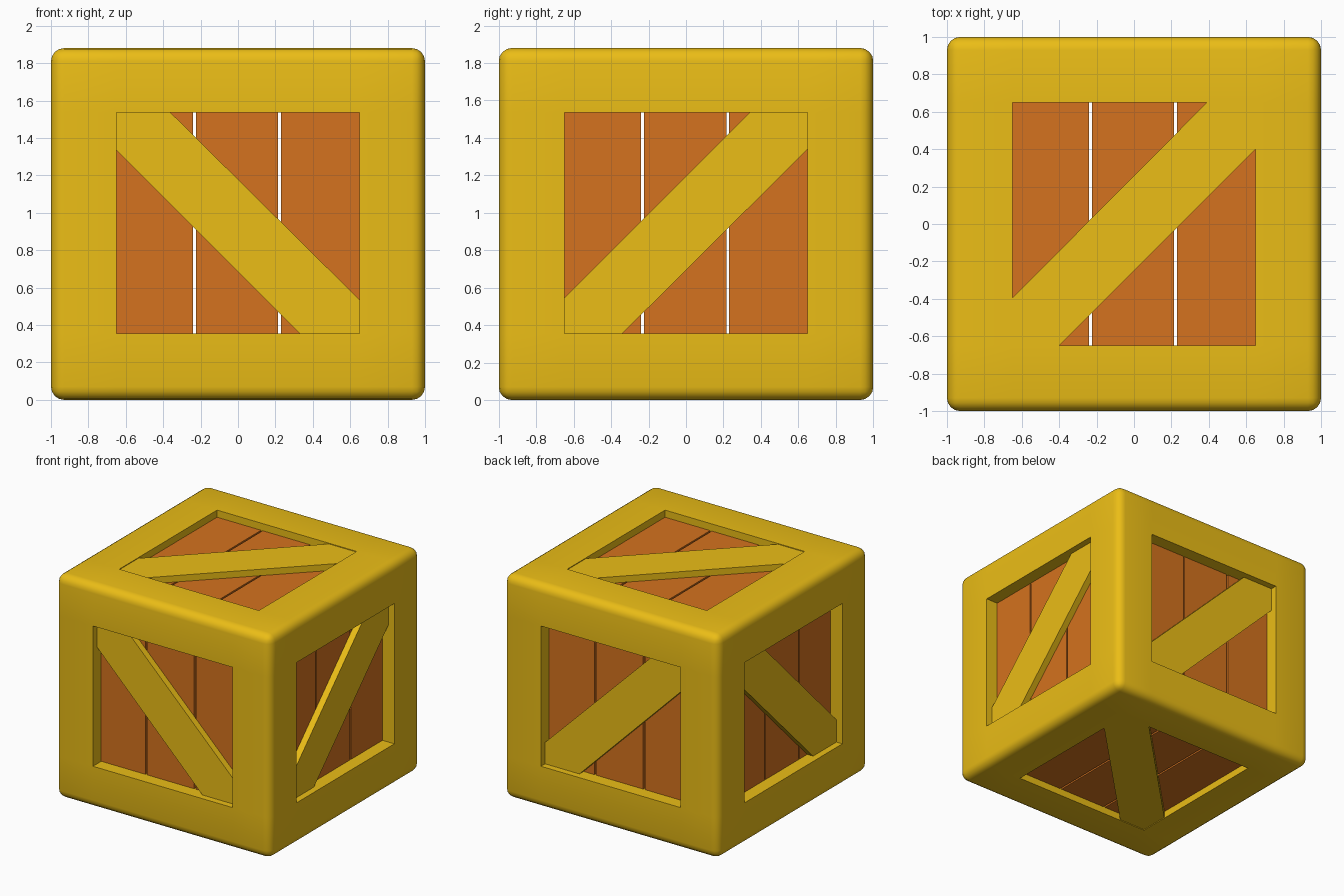
import bpy, bmesh
from itertools import product

if "Cube" in bpy.data.objects:
    bpy.data.objects.remove(bpy.data.objects["Cube"])


def material(name, color):
    m = bpy.data.materials.new(name)
    m.diffuse_color = (*color, 1)
    m.use_nodes = True
    m.node_tree.nodes["Principled BSDF"].inputs["Base Color"].default_value = m.diffuse_color
    return m


YELLOW = material("yellow_wood", (0.83, 0.51, 0.008))
ORANGE = material("orange_wood", (0.66, 0.17, 0.013))

H, W = 1.88, 0.65            # crate height, window half width
Z0, Z1 = 0.355, 1.535        # window bottom and top on the sides
MID = H / 2


def finish(name, bm, mat):
    bmesh.ops.recalc_face_normals(bm, faces=bm.faces)
    me = bpy.data.meshes.new(name)
    bm.to_mesh(me)
    bm.free()
    me.materials.append(mat)
    ob = bpy.data.objects.new(name, me)
    bpy.context.collection.objects.link(ob)
    return ob


def prism(name, axis, pts, w0, w1, mat):
    """Extrude a 2D outline along an axis from w0 to w1."""
    place = {"x": lambda u, v, w: (w, u, v),
             "y": lambda u, v, w: (u, w, v),
             "z": lambda u, v, w: (u, v, w)}[axis]
    bm = bmesh.new()
    a = [bm.verts.new(place(u, v, w0)) for u, v in pts]
    b = [bm.verts.new(place(u, v, w1)) for u, v in pts]
    bm.faces.new(a)
    bm.faces.new(b[::-1])
    n = len(pts)
    for i in range(n):
        j = (i + 1) % n
        bm.faces.new((a[i], b[i], b[j], a[j]))
    return finish(name, bm, mat)


# Frame: twelve beams from a 3x3x3 grid, with rounded outer edges
grid = [(-1, -W, W, 1), (-1, -W, W, 1), (0, Z0, Z1, H)]


def solid(c):
    return all(0 <= i <= 2 for i in c) and sum(i == 1 for i in c) <= 1


bm = bmesh.new()
verts = {}


def corner(idx):
    if idx not in verts:
        verts[idx] = bm.verts.new([grid[a][idx[a]] for a in range(3)])
    return verts[idx]


for cell in product(range(3), repeat=3):
    if not solid(cell):
        continue
    for axis, side in product(range(3), (0, 1)):
        near = list(cell)
        near[axis] += 2 * side - 1
        if solid(near):
            continue
        quad = []
        for du, dv in ((0, 0), (1, 0), (1, 1), (0, 1)):
            p = list(cell)
            p[axis] += side
            p[(axis + 1) % 3] += du
            p[(axis + 2) % 3] += dv
            quad.append(corner(tuple(p)))
        bm.faces.new(quad)
bmesh.ops.recalc_face_normals(bm, faces=bm.faces)
lims = [(g[0], g[3]) for g in grid]
outer = [e for e in bm.edges
         if sum(all(v.co[a] - lim == 0 or abs(v.co[a] - lim) < 1e-5 for v in e.verts)
                for a in range(3) for lim in lims[a]) >= 2]
bmesh.ops.bevel(bm, geom=outer, offset=0.07, segments=4, profile=0.5,
                affect="EDGES", clamp_overlap=True)
frame = finish("crate_frame", bm, YELLOW)
bpy.context.view_layer.objects.active = frame
frame.select_set(True)
bpy.ops.object.shade_smooth_by_angle(angle=0.7)

# Panels: three planks and one diagonal brace on each of the six sides
planks = ((-W, -0.24), (-0.225, 0.215), (0.23, W))
braces = {
    "y": [(-W, Z1), (-0.36, Z1), (W, 0.535), (W, Z0), (0.33, Z0), (-W, 1.335)],
    "x": [(W, Z1), (0.34, Z1), (-W, 0.545), (-W, Z0), (-0.34, Z0), (W, 1.34)],
    "z": [(W, W), (0.39, W), (-W, -0.395), (-W, -W), (-0.4, -W), (W, 0.4)],
}
sides = (("front", "y", -1), ("back", "y", 1), ("left", "x", -1),
         ("right", "x", 1), ("bottom", "z", -1), ("top", "z", 1))

for side, axis, s in sides:
    if axis == "z":
        lo, hi, centre, half = -W, W, MID, MID
        brace_in, plank_in = 0.006, 0.06
    else:
        lo, hi, centre, half = Z0, Z1, 0, 1
        brace_in, plank_in = 0.055, 0.11

    def depth(d):
        return centre + s * (half - d)

    for i, (a, b) in enumerate(planks):
        prism(f"{side}_plank_{i + 1}", axis, [(a, lo), (b, lo), (b, hi), (a, hi)],
              depth(plank_in), depth(plank_in + 0.05), ORANGE)
    prism(f"{side}_brace", axis, braces[axis],
          depth(brace_in), depth(plank_in), YELLOW)
